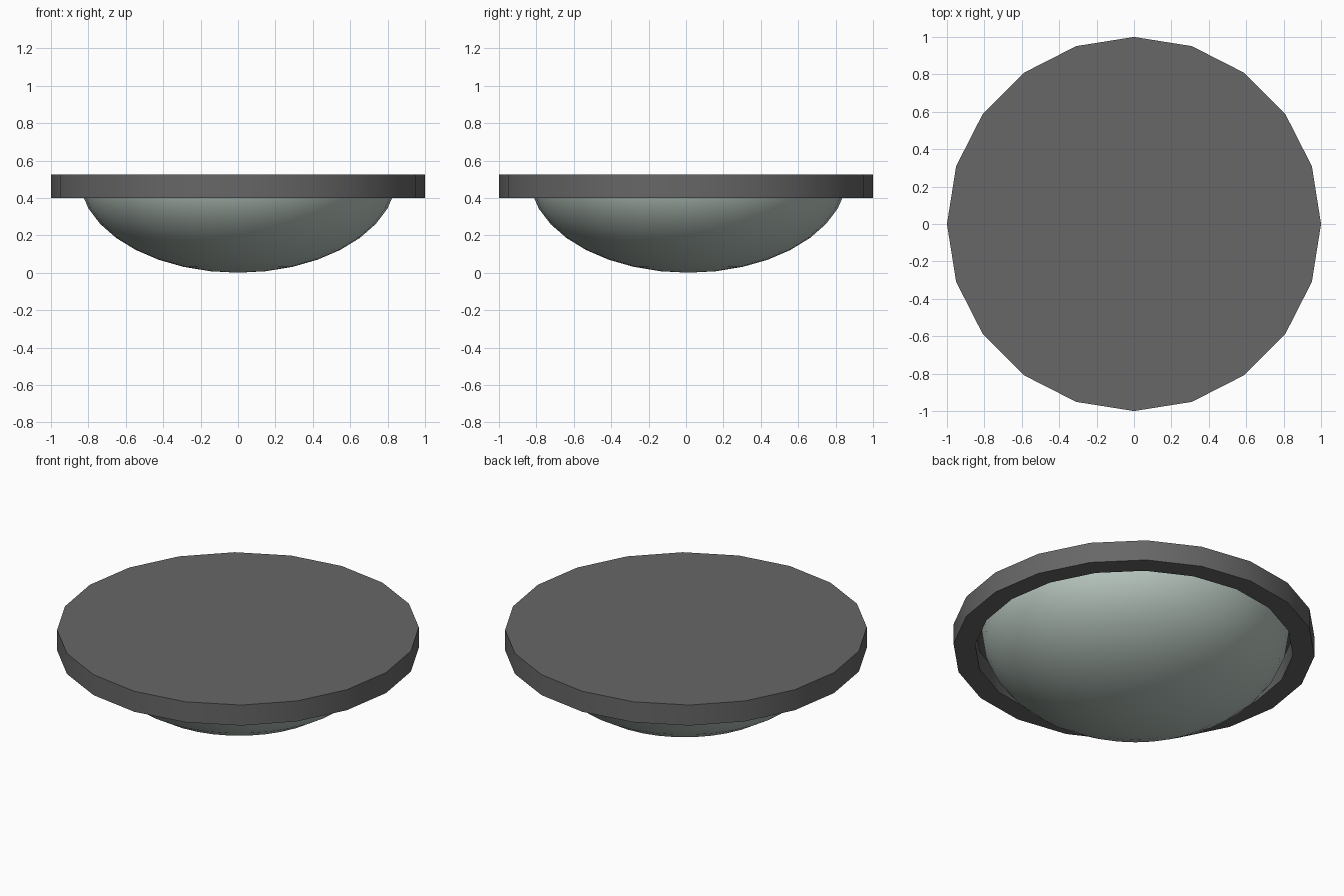
import bpy
import bmesh
from math import sin, cos, pi, radians

cube = bpy.data.objects.get("Cube")
if cube:
    bpy.data.objects.remove(cube, do_unlink=True)


def make_material(name, color):
    mat = bpy.data.materials.new(name)
    mat.use_nodes = True
    mat.diffuse_color = color
    mat.node_tree.nodes["Principled BSDF"].inputs["Base Color"].default_value = color
    return mat


def lathe(name, profile, sides, mat, location=(0, 0, 0)):
    """Revolve (radius, height) points around z; radius 0 becomes a pole."""
    bm = bmesh.new()
    rings = []
    for r, z in profile:
        if r == 0:
            rings.append([bm.verts.new((0, 0, z))] * sides)
        else:
            rings.append([bm.verts.new((r * cos(2 * pi * i / sides),
                                        r * sin(2 * pi * i / sides), z))
                          for i in range(sides)])
    for low, high in zip(rings, rings[1:]):
        for i in range(sides):
            j = (i + 1) % sides
            corners = dict.fromkeys((low[i], low[j], high[j], high[i]))
            bm.faces.new(list(corners))
    bmesh.ops.recalc_face_normals(bm, faces=bm.faces)
    mesh = bpy.data.meshes.new(name)
    bm.to_mesh(mesh)
    bm.free()
    mesh.materials.append(mat)
    obj = bpy.data.objects.new(name, mesh)
    obj.location = location
    bpy.context.collection.objects.link(obj)
    bpy.ops.object.select_all(action="DESELECT")
    obj.select_set(True)
    bpy.context.view_layer.objects.active = obj
    bpy.ops.object.shade_smooth_by_angle(angle=radians(30))
    return obj


grey = make_material("dark grey metal", (0.135, 0.135, 0.135, 1))
glass = make_material("pale green glass", (0.48, 0.57, 0.52, 1))

# Mounting base: a shallow upturned pan with a thick wall
top, bottom, inner, ceiling = 0.525, 0.40, 0.88, 0.515
lathe("mounting_base",
      [(0, top), (1, top), (1, bottom), (inner, bottom),
       (inner, ceiling), (0, ceiling)], 20, grey)

# Glass shade: the lower half of a flattened sphere
radius, height, steps = 0.85, 0.52, 9
arc = [k * pi / 2 / steps for k in range(steps + 1)]
profile = [(0, 0)] + [(radius * sin(a), height * (1 - cos(a))) for a in arc[1:]]
lathe("glass_shade", profile, 36, glass, (0, 0.012, 0))
